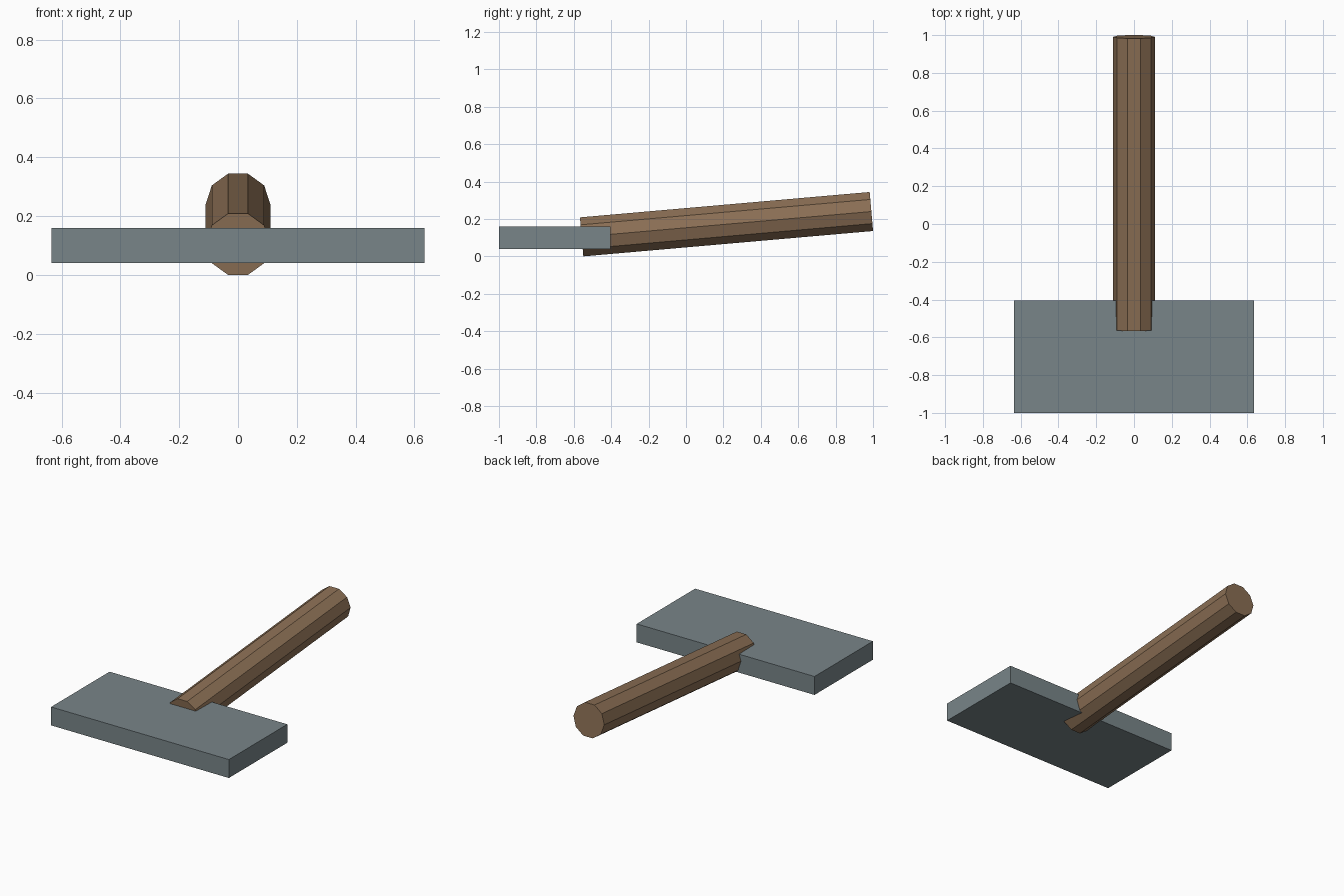
import bpy
from math import radians, sin, cos
from mathutils import Vector

cube = bpy.data.objects.get("Cube")
if cube:
    bpy.data.objects.remove(cube, do_unlink=True)


def material(name, rgb):
    m = bpy.data.materials.new(name)
    m.use_nodes = True
    m.diffuse_color = (*rgb, 1)
    bsdf = next(n for n in m.node_tree.nodes if n.type == "BSDF_PRINCIPLED")
    bsdf.inputs["Base Color"].default_value = (*rgb, 1)
    return m


def finish(name, mat):
    ob = bpy.context.object
    ob.name = ob.data.name = name
    ob.data.materials.append(mat)
    return ob


steel = material("grey steel", (0.19, 0.235, 0.25))
wood = material("brown wood", (0.26, 0.16, 0.09))

# Flat head slab
bpy.ops.mesh.primitive_cube_add(size=1, location=(0, -0.702, 0.1))
head = finish("head", steel)
head.scale = (1.27, 0.596, 0.119)

# Ten-sided handle, tilted up towards the back, its front end sunk in the head
tilt = radians(5)
radius, length = 0.11, 1.555
start = Vector((0, -0.558, radius * cos(radians(18)) * cos(tilt)))
middle = start + Vector((0, cos(tilt), sin(tilt))) * length / 2
bpy.ops.mesh.primitive_cylinder_add(
    vertices=10, radius=radius, depth=length, location=middle,
    rotation=(tilt - radians(90), 0, 0))
handle = finish("handle", wood)
# Turn the profile so a flat side faces up
handle.rotation_euler.rotate_axis("Z", radians(18))
